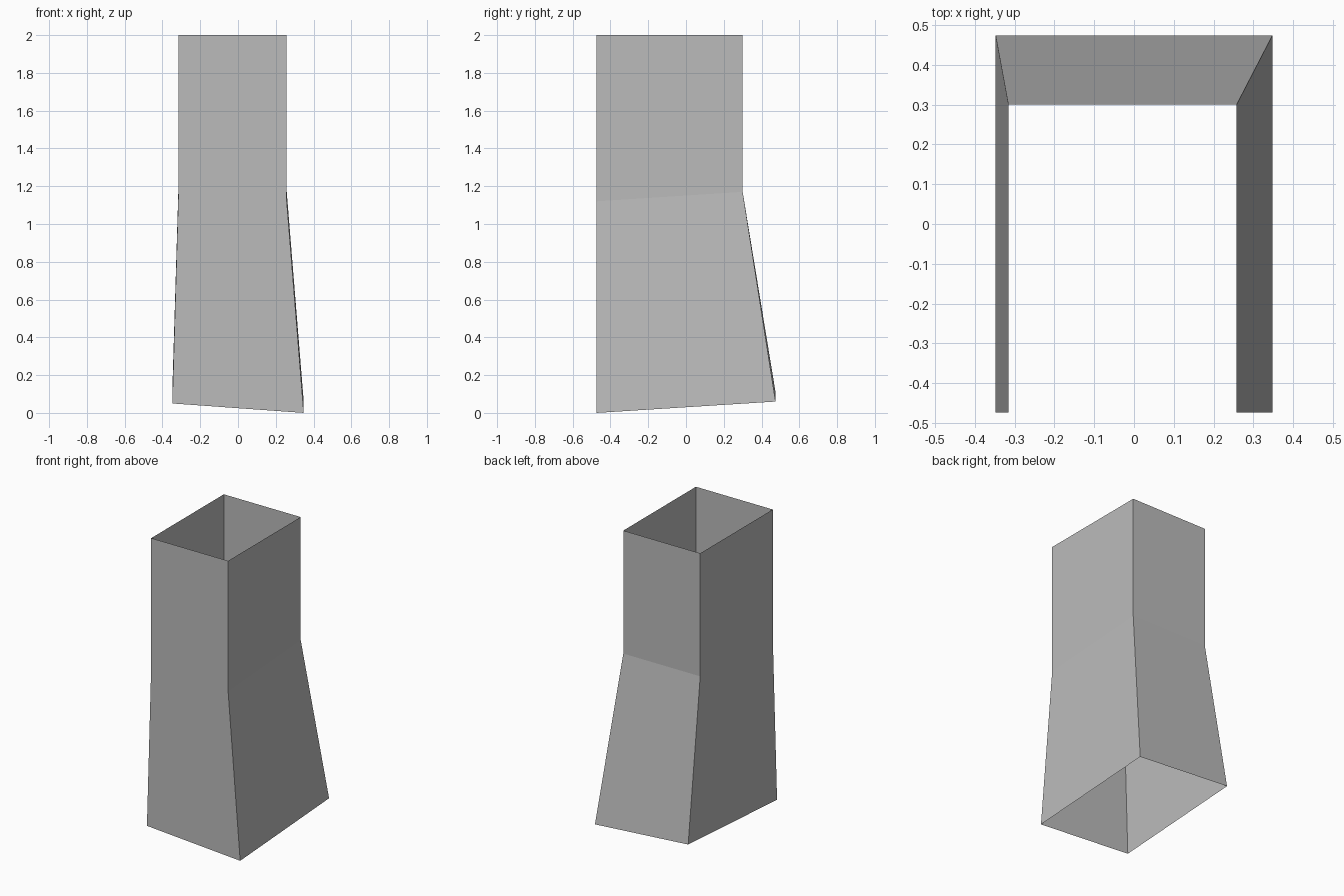
import bpy
import bmesh

# Remove the default cube
cube = bpy.data.objects.get("Cube")
if cube:
    bpy.data.objects.remove(cube, do_unlink=True)

# Plain grey surface
grey = bpy.data.materials.new("plain_grey")
grey.use_nodes = True
colour = (0.5, 0.5, 0.5, 1.0)
grey.diffuse_color = colour
grey.node_tree.nodes["Principled BSDF"].inputs["Base Color"].default_value = colour


def ring(bm, left, right, front, back, heights):
    """Four corners in order: front left, front right, back right, back left."""
    corners = [(left, front), (right, front), (right, back), (left, back)]
    return [bm.verts.new((x, y, z)) for (x, y), z in zip(corners, heights)]


def bridge(bm, lower, upper):
    """Join two rings with a band of side walls."""
    for i in range(4):
        j = (i + 1) % 4
        bm.faces.new((lower[i], lower[j], upper[j], upper[i]))


# Open duct: flared lower skirt with a slanted rim, straight upper shaft
bm = bmesh.new()
shaft = (-0.316, 0.258, -0.474, 0.30)
rings = [
    ring(bm, -0.348, 0.348, -0.474, 0.474, (0.05, 0.0, 0.06, 0.11)),
    ring(bm, *shaft, (1.14, 1.12, 1.17, 1.17)),
    ring(bm, *shaft, (2.0,) * 4),
]
for lower, upper in zip(rings, rings[1:]):
    bridge(bm, lower, upper)

mesh = bpy.data.meshes.new("open_duct")
bm.to_mesh(mesh)
bm.free()
mesh.materials.append(grey)
duct = bpy.data.objects.new("open_duct", mesh)
bpy.context.collection.objects.link(duct)
